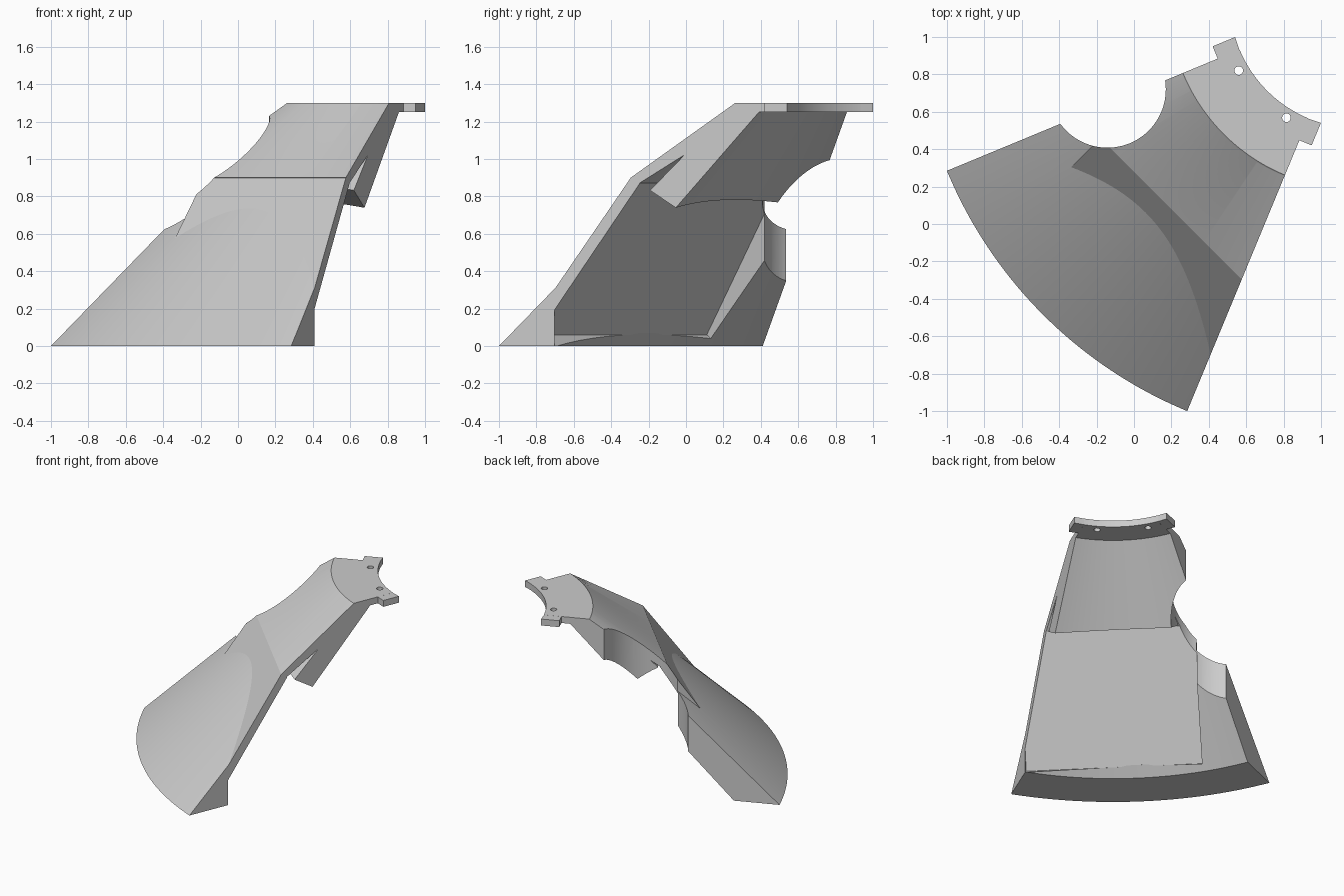
import bpy, bmesh, math
from mathutils import Matrix, Vector

if "Cube" in bpy.data.objects:
    bpy.data.objects.remove(bpy.data.objects["Cube"])

# Local frame: origin on the ring axis, x = outward along the symmetry diagonal
C = 1.193
HALF = math.radians(22.5)
WORLD = Matrix.Translation((C, C, 0)) @ Matrix.Rotation(math.radians(225), 4, 'Z')


def loft(name, rings, world=WORLD):
    """Closed solid through a list of equal-length point rings."""
    bm = bmesh.new()
    vs = [[bm.verts.new(world @ Vector(p)) for p in ring] for ring in rings]
    n = len(vs[0])
    for a, b in zip(vs, vs[1:]):
        for i in range(n):
            j = (i + 1) % n
            bm.faces.new((a[i], a[j], b[j], b[i]))
    bm.faces.new(vs[0])
    bm.faces.new(vs[-1])
    bmesh.ops.recalc_face_normals(bm, faces=bm.faces)
    me = bpy.data.meshes.new(name)
    bm.to_mesh(me)
    bm.free()
    ob = bpy.data.objects.new(name, me)
    bpy.context.collection.objects.link(ob)
    return ob


def sector(name, profile, half, steps=60):
    """Sweep profile(angle) -> [(r, z)] between -half and +half."""
    rings = []
    for k in range(steps + 1):
        a = half * (2 * k / steps - 1)
        rings.append([(r * math.cos(a), r * math.sin(a), z) for r, z in profile(a)])
    return loft(name, rings)


def cylinder(name, x, y, r, z0, z1, n):
    ring = lambda z: [(x + r * math.cos(2 * math.pi * i / n),
                       y + r * math.sin(2 * math.pi * i / n), z) for i in range(n)]
    return loft(name, [ring(z0), ring(z1)], Matrix())


def combine(target, tool, op):
    tool.hide_render = True
    m = target.modifiers.new(op, 'BOOLEAN')
    m.operation, m.solver, m.object = op, 'EXACT', tool
    bpy.context.view_layer.objects.active = target
    bpy.ops.object.modifier_apply(modifier=m.name)
    bpy.data.objects.remove(tool)


# Conical shell with the flat flange at the top (wider than needed, trimmed later)
body = sector("conical_bracket", lambda a: [
    (2.374, 0), (1.008, 1.3), (0.68, 1.3), (0.68, 1.25), (0.87, 1.25), (2.046, 0)],
    math.radians(26))

# Upper cover blending the straight slab edge into the round flange
combine(body, sector("upper_cover", lambda a: [
    (1.489 / math.cos(a), 0.9), (1.007, 1.2995), (0.9, 1.255), (1.442 / math.cos(a), 0.871)],
    math.radians(25)), 'UNION')

# Flat slab over the pocket
slab = [(1.965, 0.06), (1.425, 0.845), (1.46, 0.895), (1.488, 0.9005), (2.036, 0.099)]
combine(body, loft("flat_slab", [[(d, t, z) for d, z in slab] for t in (-0.453, 1.0)]),
        'UNION')

# Rectangular pocket through the shell, up to the underside of the slab
pocket = [(1.986, 0.06), (1.44, 0.87), (0.94, 0.53), (1.486, -0.28)]
combine(body, loft("pocket_cutter", [[(d, t, z) for d, z in pocket] for t in (-0.456, 0.785)]),
        'DIFFERENCE')

# Trim everything to the 45 degree sector
combine(body, sector("wedge_trim", lambda a: [(0.3, -0.5), (2.9, -0.5), (2.9, 2), (0.3, 2)],
                     HALF, 1), 'INTERSECT')

# Flange tabs on both sides
for s in (-1, 1):
    plan = []
    for u, o in ((0.683, -0.02), (0.677, 0.071), (0.807, 0.071), (0.807, -0.02)):
        plan.append((u * math.cos(HALF) - o * math.sin(HALF),
                     s * (u * math.sin(HALF) + o * math.cos(HALF))))
    combine(body, loft("flange_tab", [[(x, y, z) for x, y in plan]
                                      for z in (1.2503, 1.2997)]), 'UNION')

# Side opening and bolt holes
combine(body, cylinder("opening_cutter", -0.142, 0.72, 0.312, -1, 2, 96), 'DIFFERENCE')
for x, y in ((0.56, 0.82), (0.815, 0.568)):
    combine(body, cylinder("bolt_hole_cutter", x, y, 0.023, 1, 2, 24), 'DIFFERENCE')

bpy.ops.object.select_all(action='DESELECT')
body.select_set(True)
bpy.context.view_layer.objects.active = body
bpy.ops.object.shade_smooth_by_angle(angle=math.radians(8))
